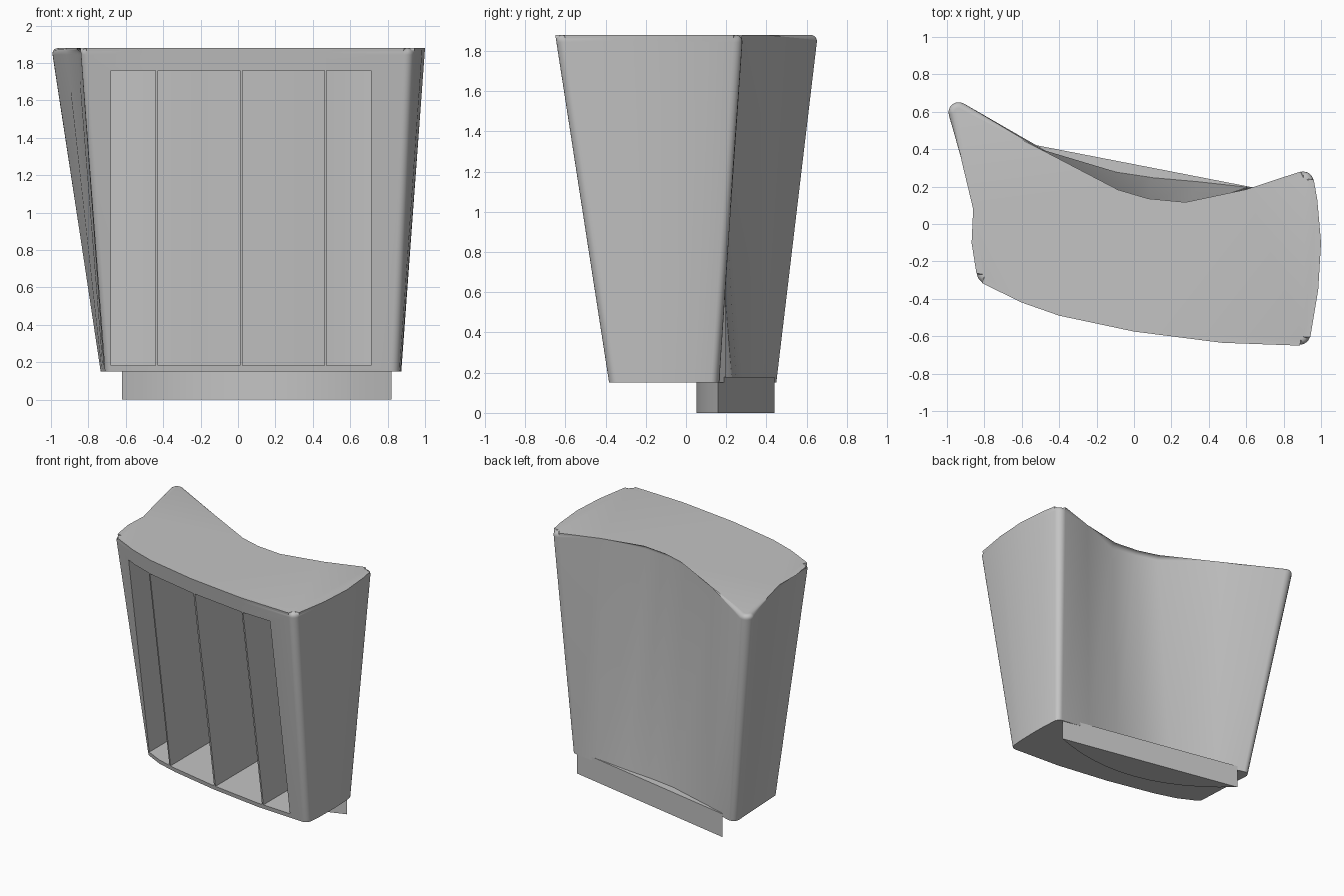
import bpy, bmesh, math
from mathutils import Vector

cube = bpy.data.objects.get("Cube")
if cube:
    bpy.data.objects.remove(cube, do_unlink=True)

BOTTOM, TOP = 0.15, 1.88
FLOOR, CEILING = 0.182, 1.76

grey = bpy.data.materials.new("light_grey")
grey.use_nodes = True
grey.diffuse_color = (0.55, 0.55, 0.55, 1)
grey.node_tree.nodes["Principled BSDF"].inputs["Base Color"].default_value = (0.55, 0.55, 0.55, 1)


def round_corners(points, corners, radius, steps=6):
    """Replace the listed corners of an outline with arcs."""
    out = []
    for i, p in enumerate(points):
        p = Vector(p)
        if i not in corners:
            out.append(p)
            continue
        a = (Vector(points[i - 1]) - p).normalized()
        b = (Vector(points[(i + 1) % len(points)]) - p).normalized()
        half = a.angle(b) / 2
        centre = p + (a + b).normalized() * radius / math.sin(half)
        start = (p + a * radius / math.tan(half) - centre).normalized()
        end = (p + b * radius / math.tan(half) - centre).normalized()
        out += [centre + start.slerp(end, k / steps) * radius for k in range(steps + 1)]
    return out


def loft(bm, low, high, z0, z1):
    """Closed solid between two outlines; returns the upper face."""
    a = [bm.verts.new((p[0], p[1], z0)) for p in low]
    b = [bm.verts.new((p[0], p[1], z1)) for p in high]
    n = len(a)
    for i in range(n):
        j = (i + 1) % n
        bm.faces.new((a[i], a[j], b[j], b[i]))
    bm.faces.new(a[::-1])
    return bm.faces.new(b)


def make_object(name, bm):
    bmesh.ops.recalc_face_normals(bm, faces=bm.faces)
    mesh = bpy.data.meshes.new(name)
    bm.to_mesh(mesh)
    bm.free()
    mesh.materials.append(grey)
    obj = bpy.data.objects.new(name, mesh)
    bpy.context.collection.objects.link(obj)
    return obj


def smooth(obj):
    bpy.ops.object.select_all(action='DESELECT')
    obj.select_set(True)
    bpy.context.view_layer.objects.active = obj
    bpy.ops.object.shade_smooth_by_angle(angle=math.radians(30))


# Outlines, counter-clockwise from the front left-hand corner: front, side, back, side
front_top = [(-.845, -.3), (-.6, -.42), (-.4, -.49), (0, -.575), (.47, -.635)]
side_top = [(.935, -.652), (.985, -.35), (1, -.1), (.98, .13)]
back_top = [(.95, .3), (.6, .185), (.28, .08), (.07, .1), (-.1, .15), (-.5, .4)]
end_top = [(-1.035, .72), (-.92, .33), (-.86, .08), (-.832, -.1)]
front_low = [(-.71, -.09), (-.55, -.17), (-.38, -.22), (0, -.3), (.42, -.36)]
side_low = [(.86, -.385), (.87, -.25), (.873, -.1), (.87, .03)]
back_low = [(.86, .16), (.6, .2), (.35, .228), (.1, .25), (-.1, .28), (-.46, .385)]
end_low = [(-.738, .465), (-.728, .3), (-.722, .15), (-.716, .03)]
CORNERS = (0, 5, 9, 15)
outline_top = round_corners(front_top + side_top + back_top + end_top, CORNERS, .055)
outline_low = round_corners(front_low + side_low + back_low + end_low, CORNERS, .045)

# Tapered body with a rounded upper rim
bm = bmesh.new()
cap = loft(bm, outline_low, outline_top, BOTTOM, TOP)
bmesh.ops.bevel(bm, geom=list(cap.edges), offset=.036, segments=5, profile=.5, affect='EDGES')
body = make_object("body", bm)


def back_y(x, z):
    """Depth of the back wall at a given width and height."""
    t = (z - BOTTOM) / (TOP - BOTTOM)
    pts = [Vector(a).lerp(Vector(b), t) for a, b in
           zip(back_low + end_low[:1], back_top + end_top[:1])]
    for p, q in zip(pts, pts[1:]):
        if q.x <= x <= p.x:
            return p.y + (q.y - p.y) * (x - p.x) / (q.x - p.x)
    return pts[-1].y


# Four open compartments in the front, whose rear follows the back wall
WALL = .045
bm = bmesh.new()
for x0, x1 in ((-.68, -.44), (-.428, .01), (.024, .462), (.474, .71)):
    xs = [x1 + (x0 - x1) * k / 4 for k in range(5)]
    rings = [[(x0, -1), (x1, -1)] + [(x, back_y(x, z) - WALL) for x in xs]
             for z in (FLOOR, CEILING)]
    loft(bm, rings[0], rings[1], FLOOR, CEILING)
cutter = make_object("compartment_cutter", bm)
cutter.hide_render = True
cut = body.modifiers.new("compartments", 'BOOLEAN')
cut.object = cutter
cut.operation = 'DIFFERENCE'
cut.solver = 'EXACT'
bpy.context.view_layer.update()
mesh = bpy.data.meshes.new_from_object(
    body.evaluated_get(bpy.context.evaluated_depsgraph_get()))
body.modifiers.clear()
body.data = mesh
bpy.data.objects.remove(cutter, do_unlink=True)
smooth(body)

# Plinth: flat at the back, bowed at the front
left, right = Vector((-.62, .44)), Vector((.82, .16))
bow = Vector((-.19, -.98)) * .23
arc = [left.lerp(right, k / 12) + bow * (1 - (k / 6 - 1) ** 2) for k in range(13)]
bm = bmesh.new()
loft(bm, arc, arc, 0, .178)
smooth(make_object("plinth", bm))
